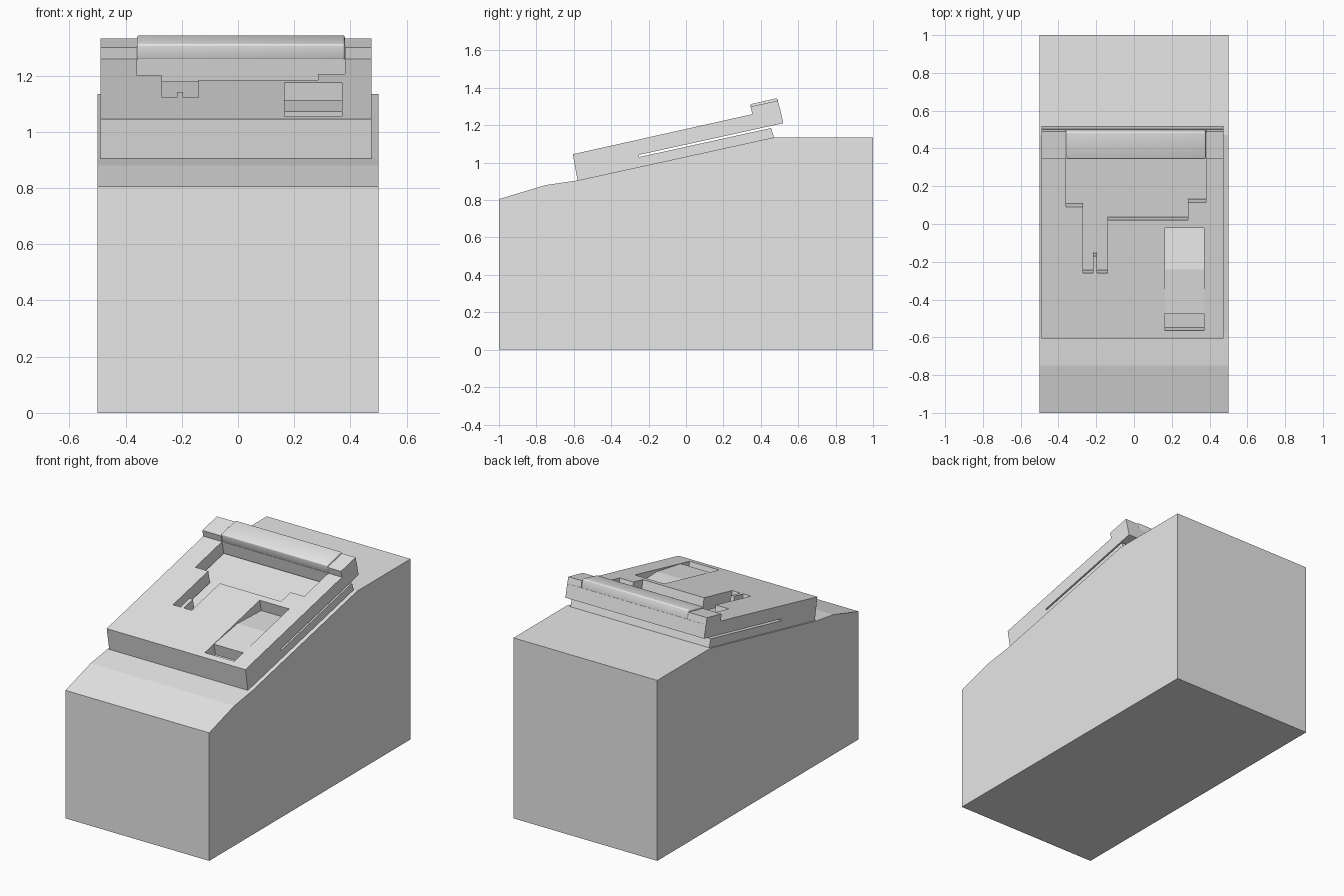
import bpy
import bmesh
import math
from mathutils import Vector

cube = bpy.data.objects.get("Cube")
if cube:
    bpy.data.objects.remove(cube, do_unlink=True)

GREY = (0.8, 0.8, 0.8, 1.0)
grey = bpy.data.materials.new("plain_grey")
grey.use_nodes = True
grey.diffuse_color = GREY
grey.node_tree.nodes["Principled BSDF"].inputs["Base Color"].default_value = GREY

# Tilted plate surface
SLOPE = 0.2235
TILT = math.atan(SLOPE)
NORMAL = Vector((0, -math.sin(TILT), math.cos(TILT)))


def on_plate(x, y, height):
    """Point at a height above the tilted top surface of the plate."""
    return Vector((x, y, 1.045 + SLOPE * (y + 0.605))) + NORMAL * height


def prism(name, start, end):
    """Solid between two matching outlines."""
    bm = bmesh.new()
    a = [bm.verts.new(p) for p in start]
    b = [bm.verts.new(p) for p in end]
    bm.faces.new(a)
    bm.faces.new(b[::-1])
    for i in range(len(a)):
        j = (i + 1) % len(a)
        bm.faces.new((a[j], a[i], b[i], b[j]))
    bmesh.ops.recalc_face_normals(bm, faces=bm.faces)
    mesh = bpy.data.meshes.new(name)
    bm.to_mesh(mesh)
    bm.free()
    mesh.materials.append(grey)
    obj = bpy.data.objects.new(name, mesh)
    bpy.context.collection.objects.link(obj)
    return obj


def side_profile(name, x0, x1, points):
    """Side outline (y, z) drawn out across x."""
    return prism(name, [(x0, y, z) for y, z in points],
                 [(x1, y, z) for y, z in points])


def apply_modifier(obj, mod):
    bpy.context.view_layer.objects.active = obj
    bpy.ops.object.modifier_apply(modifier=mod.name)


def cut_pocket(target, outline, depth):
    """Cut a pocket square to the tilted surface."""
    cutter = prism("pocket_cutter", [on_plate(x, y, 0.05) for x, y in outline],
                   [on_plate(x, y, -depth) for x, y in outline])
    cutter.hide_render = True
    mod = target.modifiers.new("pocket", 'BOOLEAN')
    mod.operation = 'DIFFERENCE'
    mod.solver = 'EXACT'
    mod.object = cutter
    apply_modifier(target, mod)
    bpy.data.objects.remove(cutter, do_unlink=True)


# Wedge-topped base block
side_profile("base_block", -0.5, 0.5, [
    (-1, 0), (1, 0), (1, 1.135), (0.47, 1.135),
    (-0.58, 0.905), (-0.75, 0.88), (-1, 0.805)])

# Tilted plate with a thin slot open at the back and sides
LEFT, RIGHT = 0.475, -0.49
plate = side_profile("tilted_plate", RIGHT, LEFT, [
    (-0.58, 0.905), (-0.605, 1.045), (0.502, 1.292), (0.52, 1.211),
    (-0.25, 1.042), (-0.25, 1.03), (0.455, 1.185), (0.47, 1.135)])

# Stepped window through to the slot, with a small tongue in its narrow arm
cut_pocket(plate, [
    (-0.36, 0.355), (-0.36, 0.09), (-0.27, 0.09), (-0.27, -0.26),
    (-0.217, -0.26), (-0.217, -0.17), (-0.195, -0.17), (-0.195, -0.26),
    (-0.14, -0.26), (-0.14, 0.02), (0.285, 0.02), (0.285, 0.115),
    (0.38, 0.115), (0.38, 0.355)], 0.087)

# Rectangular recess holding the rocker
cut_pocket(plate, [(0.165, -0.565), (0.37, -0.565),
                   (0.37, -0.02), (0.165, -0.02)], 0.075)
side_profile("rocker", 0.165, 0.37, [
    (-0.475, 1.073), (-0.24, 1.113), (-0.004, 1.104),
    (-0.24, 1.049), (-0.459, 1.0)])

# Raised rear ridge: two low ends and a taller rounded middle
for name, x0, x1 in (("ridge_right_end", RIGHT, -0.36),
                     ("ridge_left_end", 0.38, LEFT)):
    side_profile(name, x0, x1, [
        (0.356, 1.255), (0.345, 1.3), (0.491, 1.332), (0.502, 1.285)])
middle = side_profile("ridge_middle", -0.36, 0.38, [
    (0.356, 1.255), (0.343, 1.312), (0.488, 1.345), (0.502, 1.285)])
bevel = middle.modifiers.new("rounding", 'BEVEL')
bevel.width = 0.008
bevel.segments = 3
apply_modifier(middle, bevel)
bpy.ops.object.select_all(action='DESELECT')
middle.select_set(True)
bpy.ops.object.shade_smooth_by_angle()
